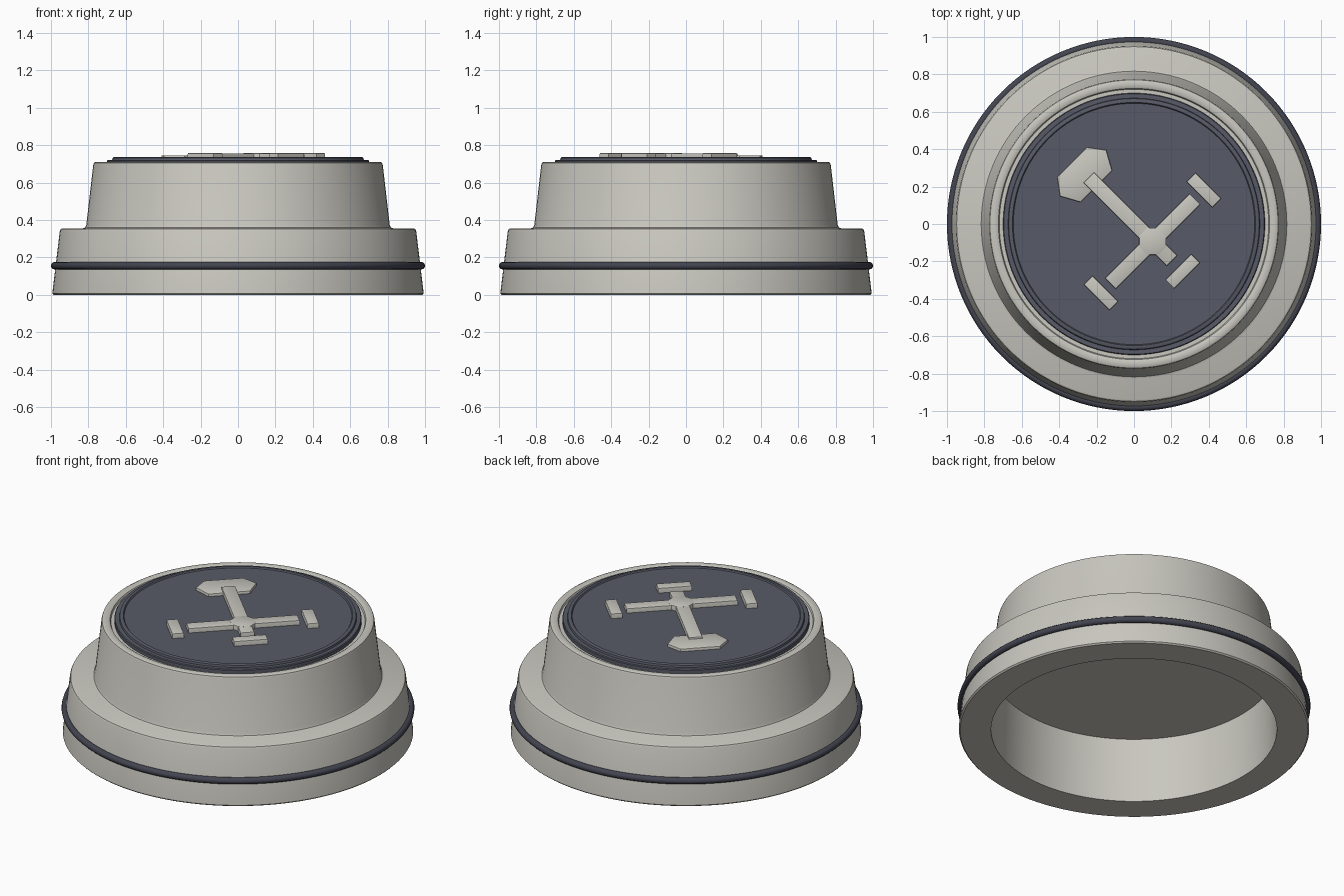
import bpy, bmesh, math
from mathutils import Matrix

cube = bpy.data.objects.get("Cube")
if cube:
    bpy.data.objects.remove(cube, do_unlink=True)


def material(name, rgb):
    m = bpy.data.materials.new(name)
    m.use_nodes = True
    m.diffuse_color = (*rgb, 1)
    m.node_tree.nodes["Principled BSDF"].inputs["Base Color"].default_value = (*rgb, 1)
    return m


stone = material("warm_grey", (0.58, 0.57, 0.52))
slate = material("slate", (0.095, 0.104, 0.135))
charcoal = material("charcoal", (0.055, 0.058, 0.08))


def finish(name, bm, mat, angle=35):
    bmesh.ops.recalc_face_normals(bm, faces=bm.faces[:])
    mesh = bpy.data.meshes.new(name)
    bm.to_mesh(mesh)
    bm.free()
    mesh.materials.append(mat)
    ob = bpy.data.objects.new(name, mesh)
    bpy.context.collection.objects.link(ob)
    bpy.ops.object.select_all(action='DESELECT')
    ob.select_set(True)
    bpy.context.view_layer.objects.active = ob
    bpy.ops.object.shade_smooth_by_angle(angle=math.radians(angle))
    return ob


def lathe(name, profile, mat, closed=False, steps=128):
    bm = bmesh.new()
    verts = [bm.verts.new((r, 0, z)) for r, z in profile]
    ends = verts[1:] + verts[:1] if closed else verts[1:]
    edges = [bm.edges.new(pair) for pair in zip(verts, ends)]
    bmesh.ops.spin(bm, geom=verts + edges, cent=(0, 0, 0), axis=(0, 0, 1),
                   angle=math.tau, steps=steps, use_duplicate=False)
    bmesh.ops.remove_doubles(bm, verts=bm.verts[:], dist=0.0005)
    return finish(name, bm, mat)


# Stepped hollow housing: cavity ceiling, wall, foot, lower step, upper cone, top
lathe("housing", [
    (0, 0.40), (0.80, 0.40), (0.81, 0), (0.985, 0), (0.993, 0.008),
    (0.953, 0.34), (0.948, 0.351), (0.938, 0.356),
    (0.828, 0.356), (0.817, 0.361), (0.811, 0.375),
    (0.774, 0.695), (0.77, 0.706), (0.76, 0.711),
    (0.735, 0.711), (0.725, 0.706), (0.72, 0.695), (0, 0.695)], stone)

# Seal ring around the lower step
ring = [(0.98 + 0.02 * math.cos(a), 0.156 + 0.02 * math.sin(a))
        for a in (math.tau * i / 12 for i in range(12))]
lathe("seal_ring", ring, charcoal, closed=True)

# Top disc with a raised rim
lathe("top_disc", [
    (0, 0.69), (0.70, 0.69), (0.70, 0.716), (0.696, 0.721), (0.673, 0.721),
    (0.67, 0.733), (0.665, 0.736), (0.65, 0.736), (0.645, 0.729),
    (0, 0.729)], slate)

# Raised emblem, laid out upright and turned about the centre
BASE = 0.722
TURN = Matrix.Rotation(math.radians(45), 4, 'Z')


def plate(name, outline, top):
    bm = bmesh.new()
    face = bm.faces.new([bm.verts.new((u, v, BASE)) for u, v in outline])
    out = bmesh.ops.extrude_face_region(bm, geom=[face])
    for v in out["geom"]:
        if isinstance(v, bmesh.types.BMVert):
            v.co.z = top
    bm.transform(TURN)
    rim = [e for e in bm.edges if all(v.co.z > BASE + 0.001 for v in e.verts)]
    bmesh.ops.bevel(bm, geom=rim, offset=0.006, segments=2, profile=0.5, affect='EDGES')
    return finish(name, bm, stone, 25)


def bar(name, u, v, w, h, top):
    return plate(name, [(u + a * w / 2, v + b * h / 2)
                        for a, b in ((-1, -1), (1, -1), (1, 1), (-1, 1))], top)


half = [(0.12, 0.285), (0.175, 0.385), (0.113, 0.467)]
plate("emblem_head", half + [(-u, v) for u, v in reversed(half)], 0.746)
bar("emblem_shaft", 0.005, 0.032, 0.08, 0.63, 0.757)
bar("emblem_crossbar", 0.005, -0.136, 0.64, 0.08, 0.757)
plate("emblem_hub", [(0.005 + 0.078 * math.cos(a), -0.136 + 0.078 * math.sin(a))
                     for a in (math.tau * (i + 0.5) / 8 for i in range(8))], 0.759)
for side, u in (("left", 0.392), ("right", -0.386)):
    bar("emblem_end_" + side, u, -0.136, 0.067, 0.195, 0.759)
bar("emblem_foot", 0.005, -0.363, 0.195, 0.067, 0.759)
